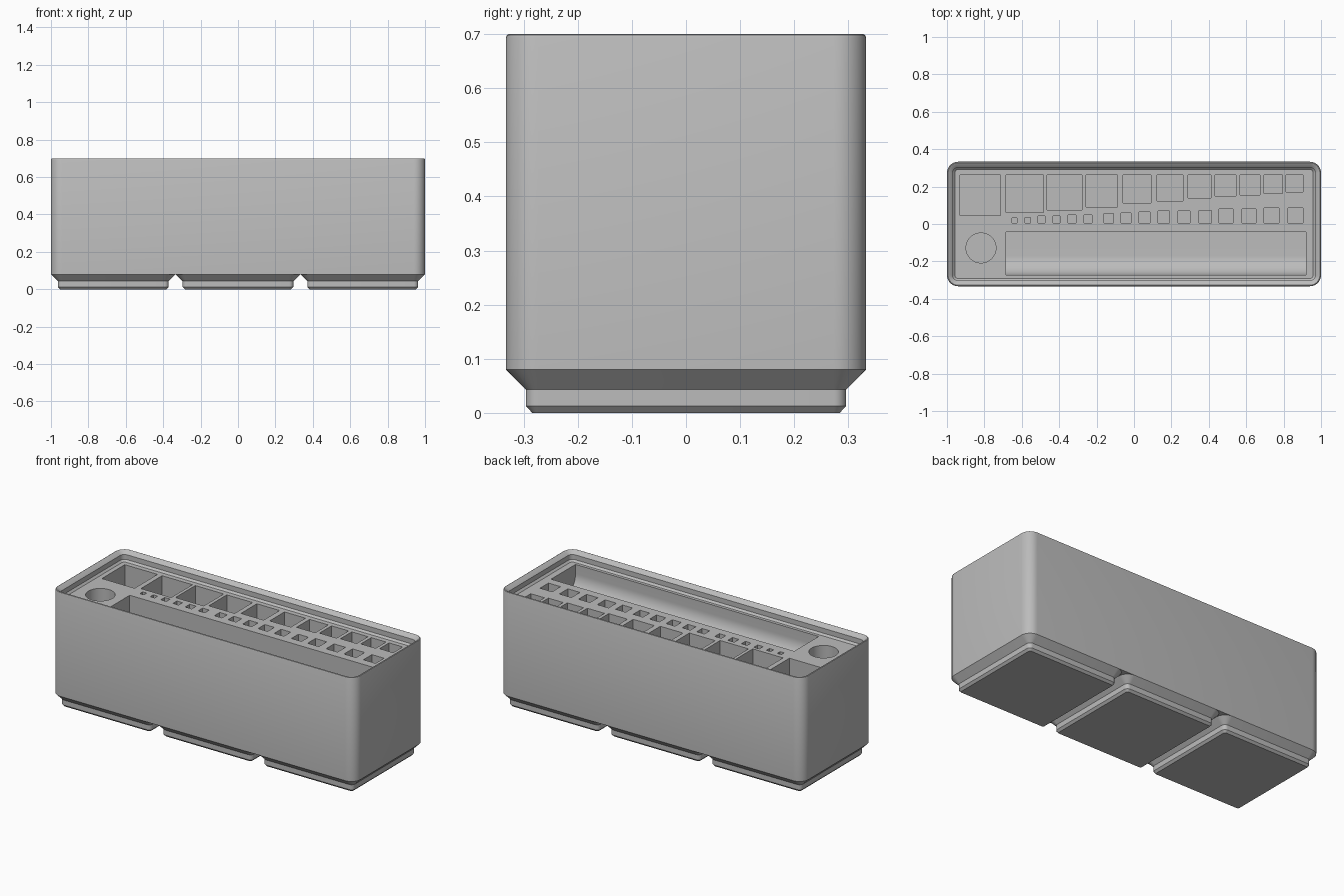
import bpy, bmesh, math

if "Cube" in bpy.data.objects:
    bpy.data.objects.remove(bpy.data.objects["Cube"])

grey = bpy.data.materials.new("plain grey")
grey.use_nodes = True
grey.diffuse_color = (0.5, 0.5, 0.5, 1)
grey.node_tree.nodes["Principled BSDF"].inputs["Base Color"].default_value = (0.5, 0.5, 0.5, 1)

HALF_X, HALF_Y, CORNER = 1.0, 0.333, 0.06
DECK = 0.64


def rounded_rect(hx, hy, r, seg=8):
    """Outline points of a rounded rectangle, anticlockwise."""
    pts = []
    for q, (sx, sy) in enumerate([(1, 1), (-1, 1), (-1, -1), (1, -1)]):
        for i in range(seg + 1):
            a = (q + i / seg) * math.pi / 2
            pts.append((sx * (hx - r) + r * math.cos(a), sy * (hy - r) + r * math.sin(a)))
    return pts


def to_object(bm, name):
    bmesh.ops.recalc_face_normals(bm, faces=bm.faces)
    mesh = bpy.data.meshes.new(name)
    bm.to_mesh(mesh)
    bm.free()
    mesh.materials.append(grey)
    ob = bpy.data.objects.new(name, mesh)
    bpy.context.collection.objects.link(ob)
    return ob


def loft(name, hx, hy, profile, cx=0):
    """Stack rounded rectangles; the profile lists (inset, height)."""
    bm = bmesh.new()
    rings = []
    for inset, z in profile:
        pts = rounded_rect(hx - inset, hy - inset, CORNER - inset)
        rings.append([bm.verts.new((x + cx, y, z)) for x, y in pts])
    for a, b in zip(rings, rings[1:]):
        for i in range(len(a)):
            j = (i + 1) % len(a)
            bm.faces.new((a[i], a[j], b[j], b[i]))
    bm.faces.new(rings[0][::-1])
    bm.faces.new(rings[-1])
    return to_object(bm, name)


def prism(bm, pts, vec):
    """Add a closed prism: outline pts swept along vec."""
    a = [bm.verts.new(p) for p in pts]
    b = [bm.verts.new([c + d for c, d in zip(p, vec)]) for p in pts]
    bm.faces.new(a)
    bm.faces.new(b[::-1])
    for i in range(len(a)):
        j = (i + 1) % len(a)
        bm.faces.new((a[i], b[i], b[j], a[j]))


def smooth(ob):
    bpy.ops.object.select_all(action='DESELECT')
    ob.select_set(True)
    bpy.context.view_layer.objects.active = ob
    bpy.ops.object.shade_smooth_by_angle(angle=math.radians(25))


# Main block with stacking lip around a recessed deck
block = loft("bin_body", HALF_X, HALF_Y, [
    (0, 0.08), (0, 0.693), (0.002, 0.698), (0.006, 0.7), (0.011, 0.698),
    (0.031, 0.68), (0.031, 0.651), (0.042, DECK)])

# Cutters for the pockets
bm = bmesh.new()


def square_pocket(x, y, size, depth):
    prism(bm, [(x, y, DECK - depth), (x + size, y, DECK - depth),
               (x + size, y + size, DECK - depth), (x, y + size, DECK - depth)],
          (0, 0, depth + 0.03))


# Back row, aligned along its back edge: left x, size
for x, s in [(-0.93, 0.216), (-0.684, 0.2), (-0.465, 0.187), (-0.257, 0.17),
             (-0.059, 0.15), (0.123, 0.139), (0.289, 0.123), (0.433, 0.113),
             (0.567, 0.107), (0.695, 0.098), (0.813, 0.09)]:
    square_pocket(x, 0.262 - s, s, 0.3)

# Middle row, aligned along its front edge: left x, size
for x, s in [(-0.652, 0.027), (-0.583, 0.029), (-0.513, 0.036), (-0.433, 0.037),
             (-0.353, 0.043), (-0.267, 0.043), (-0.16, 0.05), (-0.07, 0.053),
             (0.027, 0.059), (0.128, 0.063), (0.235, 0.064), (0.348, 0.066),
             (0.455, 0.074), (0.577, 0.075), (0.695, 0.08), (0.823, 0.08)]:
    square_pocket(x, 0.006, s, 0.3)

# Round pocket
prism(bm, [(-0.818 + 0.08 * math.cos(t * math.pi / 24), -0.128 + 0.08 * math.sin(t * math.pi / 24),
            DECK - 0.3) for t in range(48)], (0, 0, 0.33))

# Long tray with a scooped front wall
FRONT, BACK, R, FLOOR = -0.273, -0.043, 0.105, DECK - 0.16
outline = [(-0.684, BACK, DECK + 0.03), (-0.684, BACK, FLOOR)]
for i in range(17):
    a = math.pi / 2 * i / 16
    outline.append((-0.684, FRONT + R - R * math.sin(a), FLOOR + R - R * math.cos(a)))
outline.append((-0.684, FRONT, DECK + 0.03))
prism(bm, outline, (1.604, 0, 0))

cutter = to_object(bm, "pocket_cutter")
cutter.hide_render = True
mod = block.modifiers.new("pockets", 'BOOLEAN')
mod.operation = 'DIFFERENCE'
mod.solver = 'EXACT'
mod.object = cutter
bpy.context.view_layer.objects.active = block
bpy.ops.object.modifier_apply(modifier=mod.name)
bpy.data.objects.remove(cutter)
smooth(block)

# Three stepped feet
for name, cx in [("right_foot", -0.667), ("middle_foot", 0), ("left_foot", 0.667)]:
    foot = loft(name, HALF_Y, HALF_Y,
                [(0.049, 0), (0.037, 0.0127), (0.037, 0.043), (0, 0.08)], cx)
    smooth(foot)
